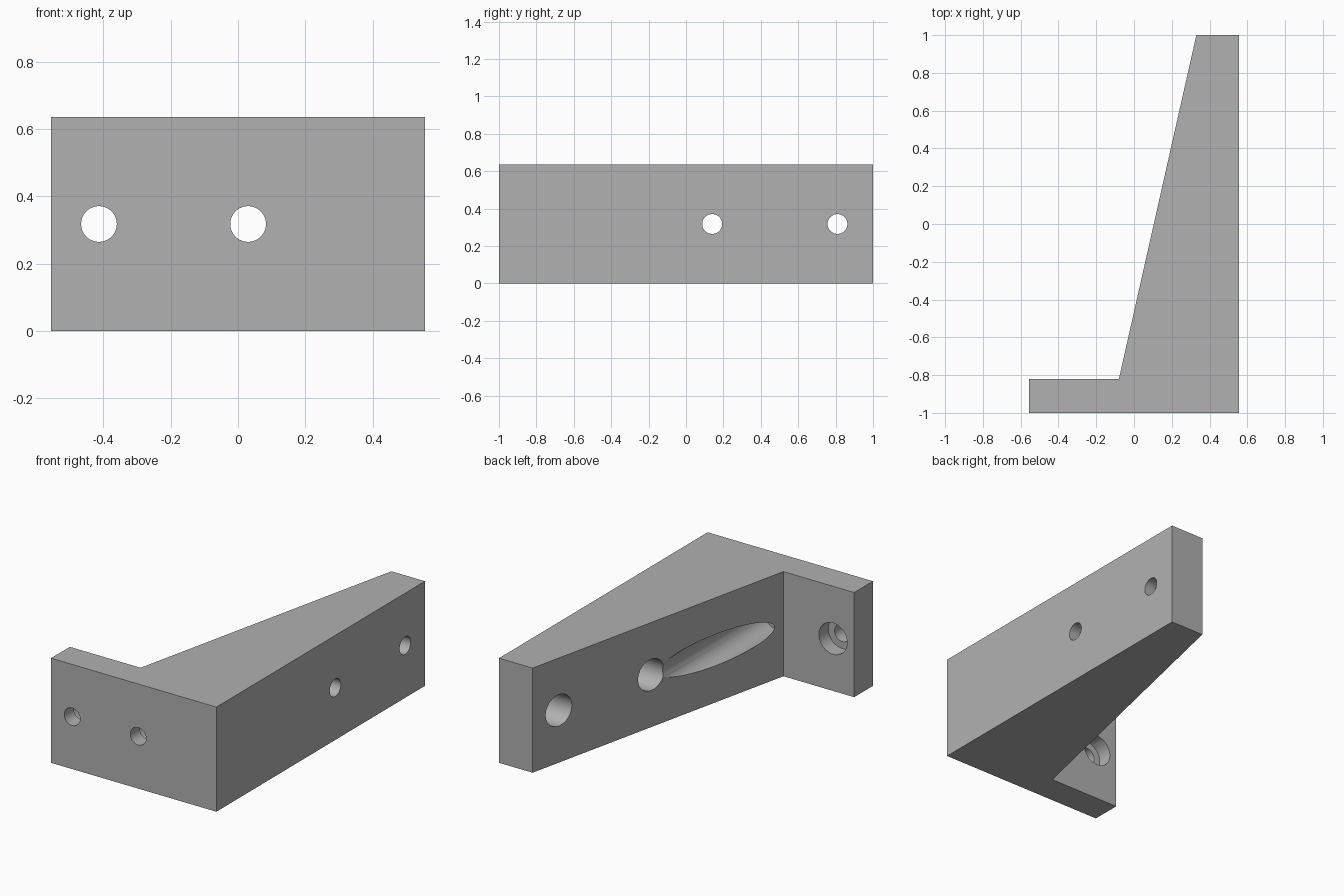
import bpy
import bmesh
import math
from mathutils import Matrix, Vector

default = bpy.data.objects.get("Cube")
if default:
    bpy.data.objects.remove(default, do_unlink=True)

W, L, H = 0.555, 1.0, 0.635      # half width, half length, height
MID = H / 2                      # height of all screw holes
SHAFT, HEAD = 0.053, 0.095       # screw hole and counterbore radii
FRONT_SEAT = -0.91               # depth of the counterbore floors
SIDE_SEAT = W - 0.07

grey = bpy.data.materials.new("grey")
grey.use_nodes = True
colour = (0.44, 0.44, 0.44, 1)
grey.diffuse_color = colour
grey.node_tree.nodes["Principled BSDF"].inputs["Base Color"].default_value = colour


def add_object(name, bm):
    bmesh.ops.recalc_face_normals(bm, faces=bm.faces)
    mesh = bpy.data.meshes.new(name)
    bm.to_mesh(mesh)
    bm.free()
    mesh.materials.append(grey)
    obj = bpy.data.objects.new(name, mesh)
    bpy.context.collection.objects.link(obj)
    return obj


def drill(body, start, end, radius):
    """Cut a round hole between two points."""
    start, end = Vector(start), Vector(end)
    axis = end - start
    turn = axis.to_track_quat('Z', 'Y').to_matrix().to_4x4()
    bm = bmesh.new()
    bmesh.ops.create_cone(bm, cap_ends=True, segments=64, radius1=radius,
                          radius2=radius, depth=axis.length,
                          matrix=Matrix.Translation((start + end) / 2) @ turn)
    cutter = add_object("hole_cutter", bm)
    cutter.hide_render = True
    mod = body.modifiers.new("hole", 'BOOLEAN')
    mod.operation = 'DIFFERENCE'
    mod.solver = 'EXACT'
    mod.object = cutter
    bpy.context.view_layer.objects.active = body
    bpy.ops.object.modifier_apply(modifier=mod.name)
    bpy.data.objects.remove(cutter, do_unlink=True)


# Bracket body: tapered arm and short flange, extruded upward
outline = [(-W, -L), (W, -L), (W, L), (0.33, L), (-0.08, -0.82), (-W, -0.82)]
bm = bmesh.new()
base = bm.faces.new([bm.verts.new((x, y, 0)) for x, y in outline])
top = bmesh.ops.extrude_face_region(bm, geom=[base])["geom"]
bmesh.ops.translate(bm, vec=(0, 0, H),
                    verts=[v for v in top if isinstance(v, bmesh.types.BMVert)])
bracket = add_object("bracket", bm)

# Front screw holes, counterbored from behind
for x in (-0.413, 0.03):
    drill(bracket, (x, -1.1, MID), (x, -0.8, MID), SHAFT)
    drill(bracket, (x, FRONT_SEAT, MID), (x, 1.1, MID), HEAD)

# Side screw holes, counterbored through the sloping face
for y in (0.14, 0.81):
    drill(bracket, (0.7, y, MID), (0.4, y, MID), SHAFT)
    drill(bracket, (SIDE_SEAT, y, MID), (-0.7, y, MID), HEAD)

# Smooth bores with crisp edges
bpy.ops.object.select_all(action='DESELECT')
bracket.select_set(True)
bpy.context.view_layer.objects.active = bracket
bpy.ops.object.shade_smooth_by_angle(angle=math.radians(30))
